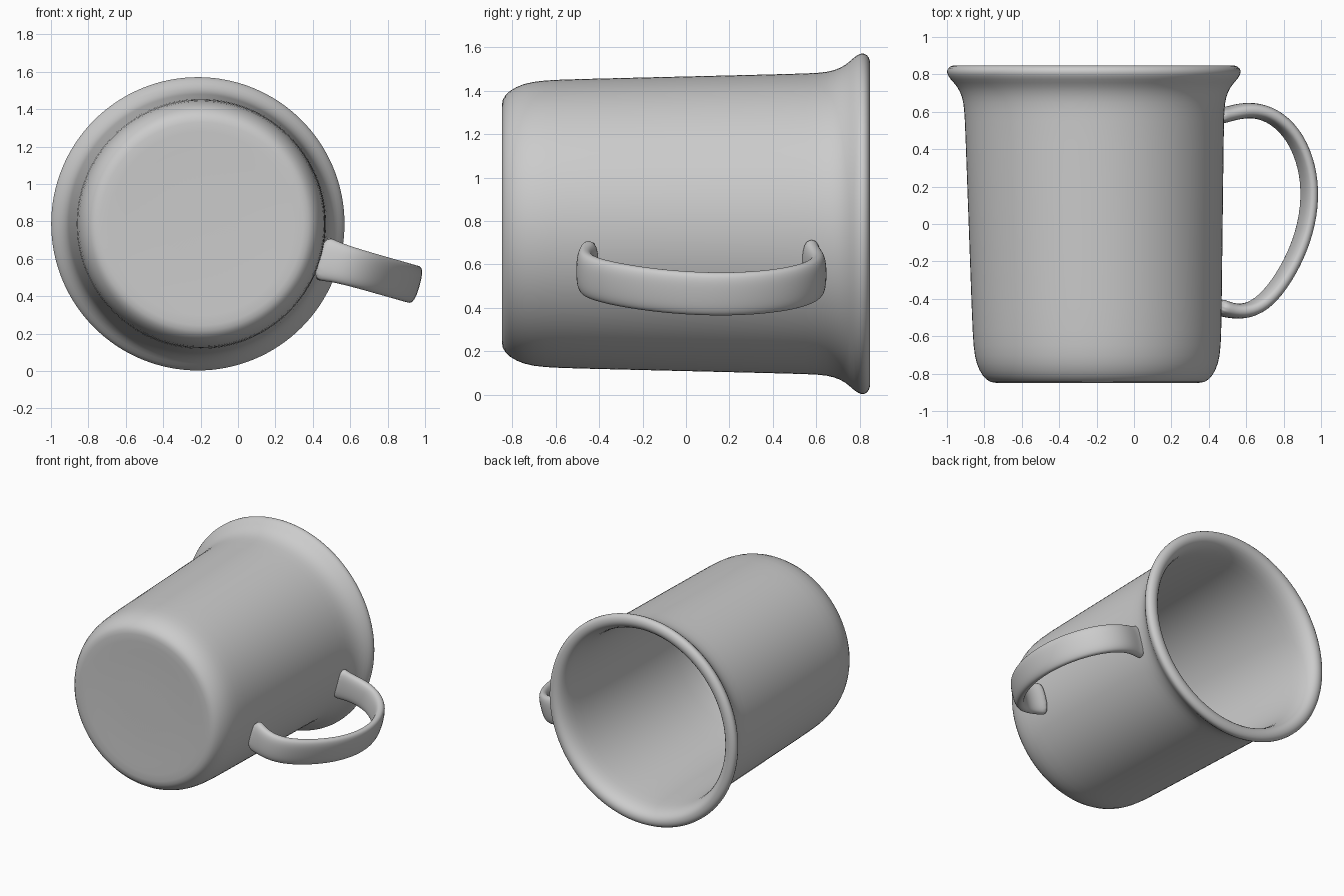
import bpy, bmesh, math
from mathutils import Vector

cube = bpy.data.objects.get("Cube")
if cube:
    bpy.data.objects.remove(cube, do_unlink=True)

# One grey enamel for the whole mug
grey = bpy.data.materials.new("grey enamel")
grey.use_nodes = True
colour = (0.6, 0.6, 0.6, 1.0)
grey.diffuse_color = colour
grey.node_tree.nodes["Principled BSDF"].inputs["Base Color"].default_value = colour

CX, CZ = -0.205, 0.787          # mug axis, which runs along y


def finish(name, bm, levels):
    bmesh.ops.recalc_face_normals(bm, faces=bm.faces)
    mesh = bpy.data.meshes.new(name)
    bm.to_mesh(mesh)
    bm.free()
    mesh.materials.append(grey)
    for poly in mesh.polygons:
        poly.use_smooth = True
    ob = bpy.data.objects.new(name, mesh)
    bpy.context.collection.objects.link(ob)
    sub = ob.modifiers.new("smooth", "SUBSURF")
    sub.levels = sub.render_levels = levels
    return ob


def bridge(bm, a, b):
    n = len(a)
    for i in range(n):
        bm.faces.new((a[i], a[(i + 1) % n], b[(i + 1) % n], b[i]))


# Cup: closed profile of (radius, y), outer base -> lip -> inner floor
profile = [
    (0.30, -0.842), (0.52, -0.85), (0.575, -0.85), (0.615, -0.815),
    (0.648, -0.75), (0.663, -0.66), (0.668, -0.50), (0.680, 0.0),
    (0.692, 0.50), (0.696, 0.62), (0.706, 0.68), (0.73, 0.735),
    (0.77, 0.775), (0.79, 0.808), (0.782, 0.835), (0.755, 0.85),
    (0.72, 0.848), (0.69, 0.825), (0.665, 0.77), (0.655, 0.68),
    (0.645, 0.45), (0.632, 0.0), (0.622, -0.50), (0.60, -0.70),
    (0.54, -0.77), (0.30, -0.785),
]
SEG = 64
bm = bmesh.new()
rings = []
for r, y in profile:
    ring = []
    for i in range(SEG):
        a = 2 * math.pi * i / SEG
        # the axis leans very slightly in x
        ring.append(bm.verts.new((CX - 0.012 * y + r * math.cos(a), y,
                                  CZ + r * math.sin(a))))
    rings.append(ring)
for a, b in zip(rings, rings[1:]):
    bridge(bm, a, b)
for ring, y in ((rings[0], -0.842), (rings[-1], -0.785)):
    centre = bm.verts.new((CX - 0.012 * y, y, CZ))
    for i in range(SEG):
        bm.faces.new((ring[i], ring[(i + 1) % SEG], centre))
finish("mug_cup", bm, 1)

# Handle: flat band swept along a path in a plane tilted about the mug axis
TILT = math.radians(-15.8)
radial = Vector((math.cos(TILT), 0, math.sin(TILT)))
across = Vector((-math.sin(TILT), 0, math.cos(TILT)))
axis = Vector((0, 1, 0))
path = [  # distance from mug axis, y, half thickness, half width
    (0.66, 0.575, 0.050, 0.130), (0.71, 0.58, 0.040, 0.115),
    (0.78, 0.600, 0.042, 0.106), (0.87, 0.612, 0.043, 0.104),
    (0.98, 0.585, 0.041, 0.104), (1.09, 0.495, 0.038, 0.104),
    (1.165, 0.35, 0.036, 0.104), (1.195, 0.18, 0.036, 0.104),
    (1.175, 0.0, 0.036, 0.104), (1.115, -0.17, 0.037, 0.104),
    (1.02, -0.33, 0.039, 0.104), (0.92, -0.435, 0.041, 0.104),
    (0.82, -0.472, 0.042, 0.106), (0.73, -0.460, 0.042, 0.112),
    (0.66, -0.435, 0.050, 0.130),
]
SIDES = 16
points = [Vector((CX, 0, CZ)) + radial * d + axis * y for d, y, t, w in path]
bm = bmesh.new()
rings = []
for k, p in enumerate(points):
    tangent = (points[min(k + 1, len(points) - 1)] - points[max(k - 1, 0)]).normalized()
    normal = tangent.cross(across)
    t, w = path[k][2:]
    ring = []
    for i in range(SIDES):
        a = 2 * math.pi * i / SIDES
        c, s = math.cos(a), math.sin(a)
        # squared-off oval section
        u = math.copysign(abs(c) ** 0.75, c) * w
        v = math.copysign(abs(s) ** 0.75, s) * t
        ring.append(bm.verts.new(p + across * u + normal * v))
    rings.append(ring)
for a, b in zip(rings, rings[1:]):
    bridge(bm, a, b)
bm.faces.new(rings[0])
bm.faces.new(rings[-1])
finish("mug_handle", bm, 2)
